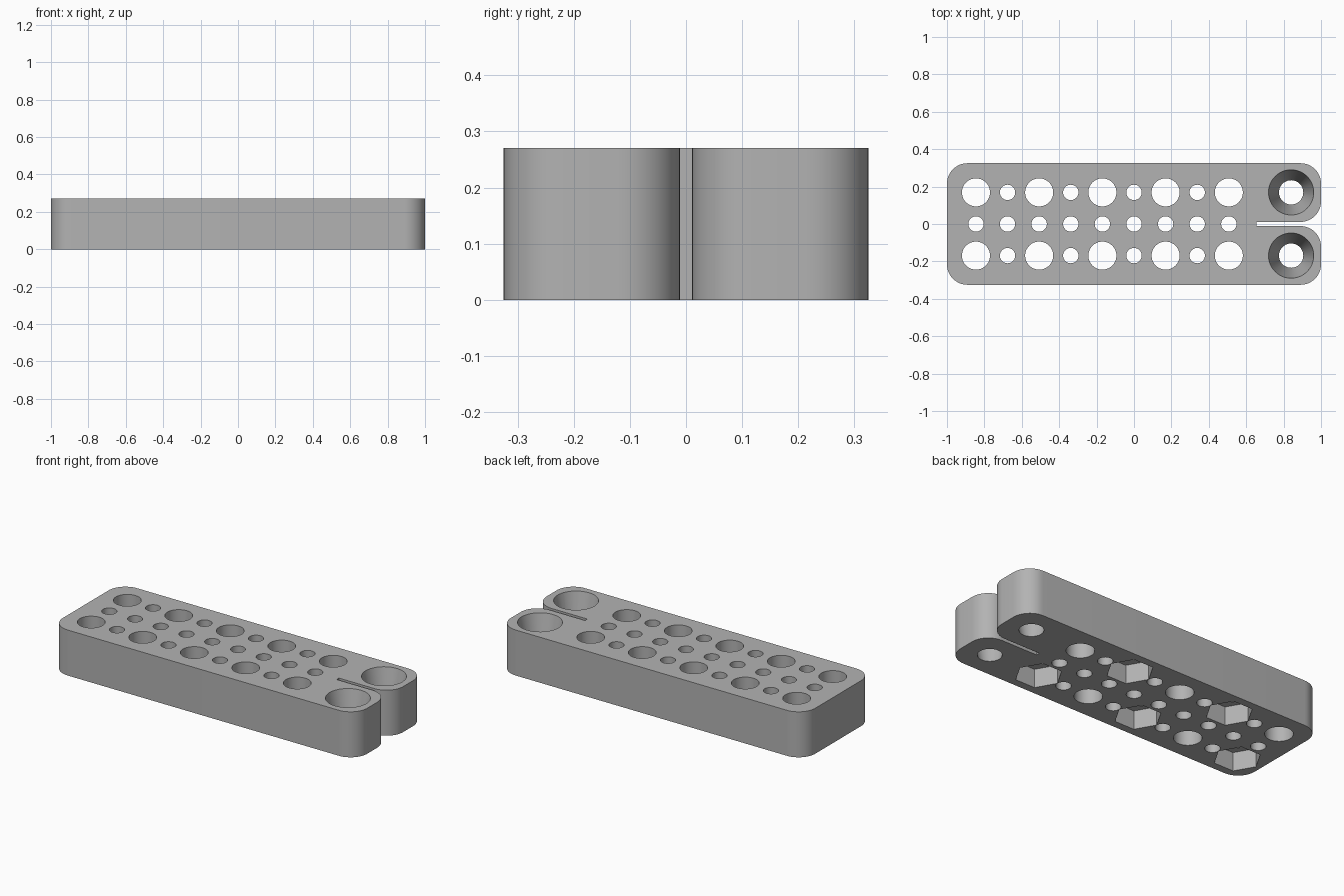
import bpy, bmesh, math
from mathutils import Vector, Matrix

cube = bpy.data.objects.get("Cube")
if cube:
    bpy.data.objects.remove(cube, do_unlink=True)

HEIGHT = 0.27
PITCH = 0.169
ROW = 0.169
START = -0.845

grey = bpy.data.materials.new("plain grey")
grey.use_nodes = True
color = (0.45, 0.45, 0.45, 1)
grey.diffuse_color = color
grey.node_tree.nodes["Principled BSDF"].inputs["Base Color"].default_value = color


def make_object(name, bm):
    mesh = bpy.data.meshes.new(name)
    bmesh.ops.recalc_face_normals(bm, faces=bm.faces)
    bm.to_mesh(mesh)
    bm.free()
    mesh.materials.append(grey)
    obj = bpy.data.objects.new(name, mesh)
    bpy.context.collection.objects.link(obj)
    return obj


def rounded_outline(corners, steps=12):
    """Replace each right-angle corner (x, y, radius) by an arc."""
    points = []
    for i, (x, y, r) in enumerate(corners):
        p = Vector((x, y))
        if r == 0:
            points.append(p)
            continue
        before = (Vector(corners[i - 1][:2]) - p).normalized() * r
        after = (Vector(corners[(i + 1) % len(corners)][:2]) - p).normalized() * r
        centre = p + before + after
        for k in range(steps + 1):
            a = math.pi / 2 * k / steps
            points.append(centre - after * math.cos(a) - before * math.sin(a))
    return points


def add_plug(bm, x, y, z0, z1, r0, r1, sides=48):
    """Vertical cutter with radius r0 at z0 and r1 at z1, a corner towards x."""
    place = Matrix.Translation((x, y, (z0 + z1) / 2)) @ Matrix.Rotation(math.pi / 2, 4, 'Z')
    bmesh.ops.create_cone(bm, cap_ends=True, segments=sides, radius1=r0, radius2=r1,
                          depth=z1 - z0, matrix=place)


def cut(target, cutter):
    cutter.hide_render = True
    mod = target.modifiers.new("cut", 'BOOLEAN')
    mod.operation = 'DIFFERENCE'
    mod.solver = 'EXACT'
    mod.object = cutter
    bpy.context.view_layer.objects.active = target
    bpy.ops.object.modifier_apply(modifier=mod.name)
    bpy.data.objects.remove(cutter, do_unlink=True)


# Block with rounded corners and a slot splitting one end into two lobes
R, W, S, SLOT_X = 0.11, 0.325, 0.011, 0.655
half = [(SLOT_X, S, 0), (1, S, R), (1, W, R), (-1, W, R)]
outline = half + [(x, -y, r) for x, y, r in reversed(half)]
bm = bmesh.new()
base = bm.faces.new([bm.verts.new((p.x, p.y, 0)) for p in rounded_outline(outline)])
ext = bmesh.ops.extrude_face_region(bm, geom=[base], use_keep_orig=True)
top = [v for v in ext["geom"] if isinstance(v, bmesh.types.BMVert)]
bmesh.ops.translate(bm, verts=top, vec=(0, 0, HEIGHT))
block = make_object("block", bm)

# Through holes: small middle row, alternating large and small outer rows
holes, pockets = bmesh.new(), bmesh.new()
for i in range(9):
    x = START + i * PITCH
    for side in (-1, 0, 1):
        large = side != 0 and i % 2 == 0
        r = 0.075 if large else 0.041
        add_plug(holes, x, side * ROW, -0.05, HEIGHT + 0.05, r, r)
        # Hexagonal nut pockets under every other large hole
        if large and (i // 2 + (side > 0)) % 2 == 0:
            add_plug(pockets, x, side * ROW, -0.05, 0.11, 0.127, 0.127, 6)

# Tapered screw holes in the two lobes
slope = (0.121 - 0.065) / HEIGHT
for side in (-1, 1):
    add_plug(holes, 0.84, side * ROW, -0.05, HEIGHT + 0.05,
             0.065 - slope * 0.05, 0.121 + slope * 0.05)

cut(block, make_object("hole_cutter", holes))
cut(block, make_object("pocket_cutter", pockets))

# Smooth round walls, keep sharp rims
bpy.ops.object.select_all(action='DESELECT')
block.select_set(True)
bpy.context.view_layer.objects.active = block
bpy.ops.object.shade_smooth_by_angle(angle=math.radians(30))
